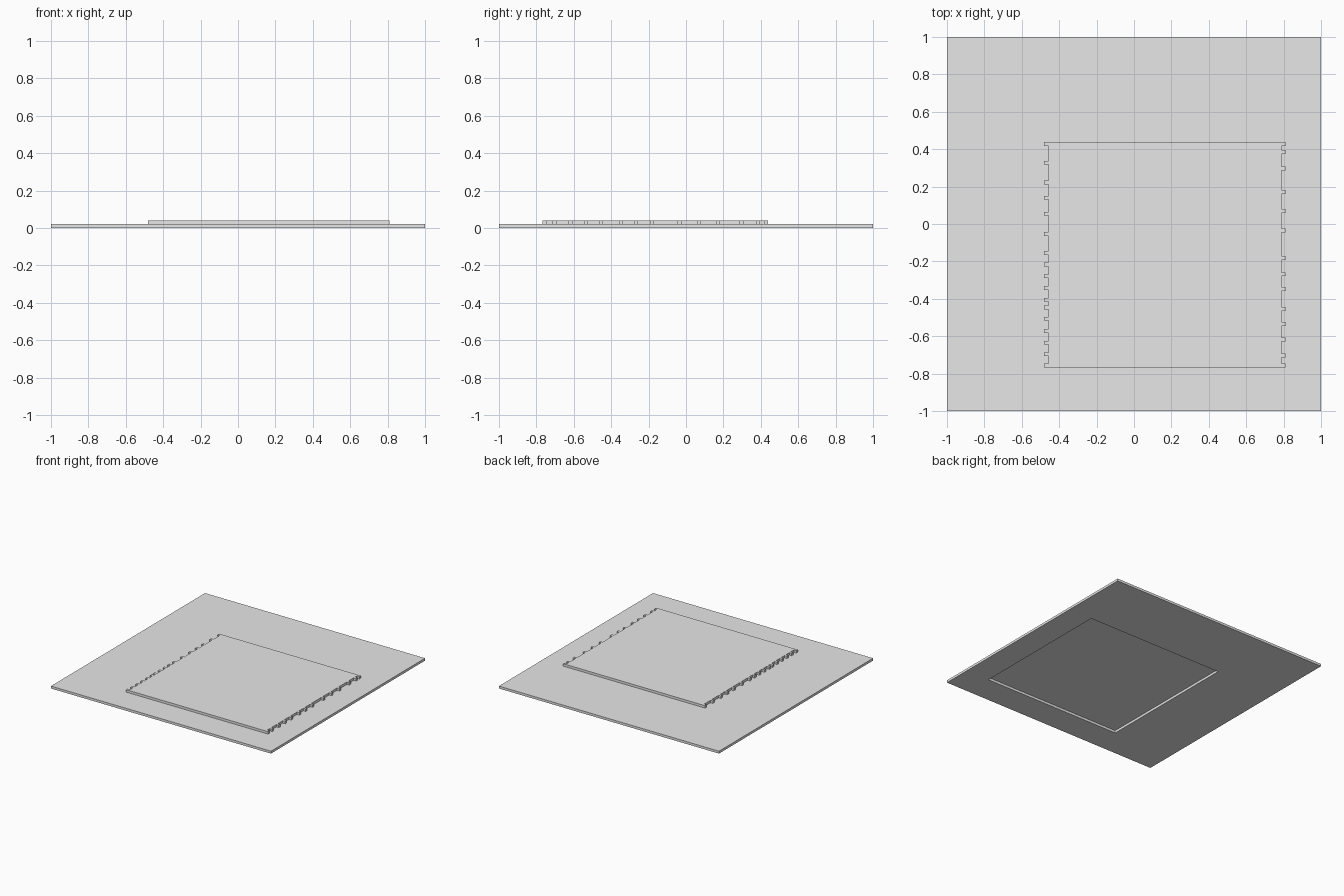
import bpy
import bmesh

if "Cube" in bpy.data.objects:
    bpy.data.objects.remove(bpy.data.objects["Cube"], do_unlink=True)

# One plain grey for everything
grey = bpy.data.materials.new("plain_grey")
grey.use_nodes = True
colour = (0.8, 0.8, 0.8, 1)
grey.diffuse_color = colour
grey.node_tree.nodes["Principled BSDF"].inputs["Base Color"].default_value = colour

THICK = 0.02
X0, X1, Y0, Y1 = -0.458, 0.788, -0.766, 0.438   # panel without teeth
TOOTH = 0.022                                   # tooth length
HALF = 0.01                                     # half tooth width


def rectangle(x0, x1, y0, y1):
    return [(x0, y0), (x1, y0), (x1, y1), (x0, y1)]


def plate(name, polygons, z):
    """Extrude flat outlines, sharing corners, to the sheet thickness."""
    bm = bmesh.new()
    for outline in polygons:
        bm.faces.new([bm.verts.new((x, y, z)) for x, y in outline])
    bmesh.ops.remove_doubles(bm, verts=bm.verts[:], dist=0.0001)
    result = bmesh.ops.extrude_face_region(bm, geom=bm.faces[:], use_keep_orig=True)
    top = [v for v in result["geom"] if isinstance(v, bmesh.types.BMVert)]
    bmesh.ops.translate(bm, verts=top, vec=(0, 0, THICK))
    bmesh.ops.recalc_face_normals(bm, faces=bm.faces[:])
    mesh = bpy.data.meshes.new(name)
    bm.to_mesh(mesh)
    bm.free()
    mesh.materials.append(grey)
    obj = bpy.data.objects.new(name, mesh)
    bpy.context.collection.objects.link(obj)
    return obj


def toothed_edge(x_in, x_out, centres):
    """Points going up one side, stepping out at each tooth."""
    points = []
    for c in sorted(centres):
        low, high = max(c - HALF, Y0), min(c + HALF, Y1)
        points += [(x_in, low), (x_out, low), (x_out, high), (x_in, high)]
    # End teeth are flush with the panel ends, so drop their doubled corners
    return points[1:-1]


# Square base sheet with a rectangular opening
outer = rectangle(-1, 1, -1, 1)
inner = rectangle(X0, X1, Y0, Y1)
ring = [[outer[i], outer[(i + 1) % 4], inner[(i + 1) % 4], inner[i]] for i in range(4)]
plate("base_sheet", ring, 0)

# Raised panel closing the opening, with irregular teeth along both sides
left_teeth = [Y0 + HALF, -0.697, -0.635, -0.572, -0.507, -0.447, -0.405, -0.342,
              -0.28, -0.217, -0.155, -0.053, 0.055, 0.14, 0.222, 0.328, Y1 - HALF]
right_teeth = [Y0 + HALF, -0.703, -0.618, -0.535, -0.455, -0.348, -0.268, -0.182,
               -0.035, 0.069, 0.171, 0.297, 0.385, Y1 - HALF]
outline = toothed_edge(X1, X1 + TOOTH, right_teeth)
outline += reversed(toothed_edge(X0, X0 - TOOTH, left_teeth))
plate("raised_panel", [outline], THICK)
